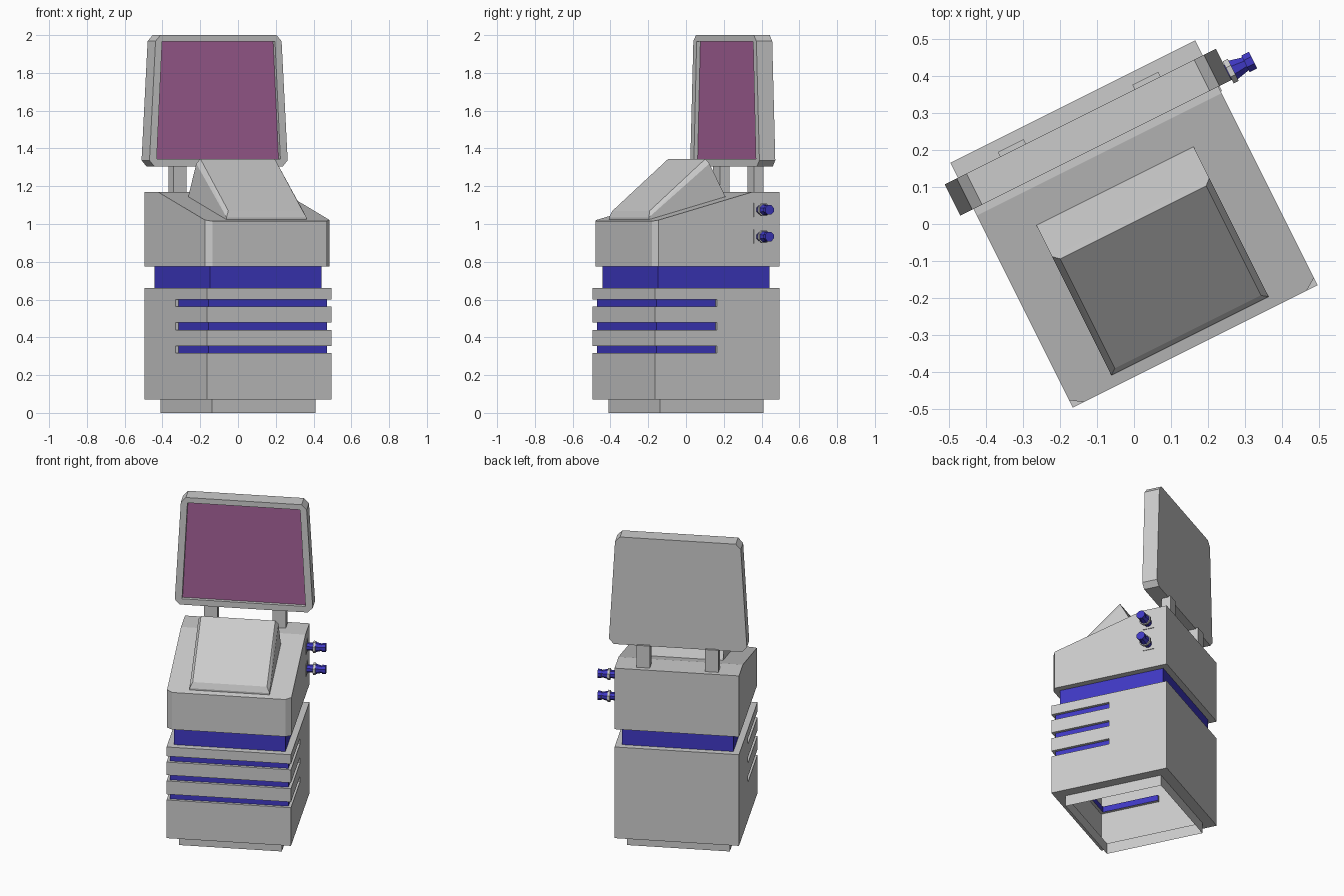
import bpy, bmesh, math
from mathutils import Matrix, Vector

if "Cube" in bpy.data.objects:
    bpy.data.objects.remove(bpy.data.objects["Cube"])

TURN = Matrix.Rotation(math.radians(26.565), 4, 'Z')   # whole machine is turned


def material(name, color):
    m = bpy.data.materials.new(name)
    m.diffuse_color = color
    m.use_nodes = True
    m.node_tree.nodes["Principled BSDF"].inputs["Base Color"].default_value = m.diffuse_color
    return m


GREY = material("grey", (0.6, 0.6, 0.6, 1))
BLUE = material("blue", (0.05, 0.04, 0.55, 1))
PURPLE = material("purple", (0.38, 0.12, 0.32, 1))


def finish(name, bm, mats):
    bmesh.ops.remove_doubles(bm, verts=bm.verts[:], dist=1e-5)
    bmesh.ops.dissolve_limit(bm, angle_limit=0.005, verts=bm.verts[:],
                             edges=bm.edges[:], delimit={'MATERIAL'})
    bmesh.ops.recalc_face_normals(bm, faces=bm.faces[:])
    bm.transform(TURN)
    me = bpy.data.meshes.new(name)
    bm.to_mesh(me)
    bm.free()
    for m in mats:
        me.materials.append(m)
    ob = bpy.data.objects.new(name, me)
    bpy.context.collection.objects.link(ob)
    return ob


def hull(name, points, mats=()):
    """Convex solid around a few points."""
    bm = bmesh.new()
    for p in points:
        bm.verts.new(p)
    res = bmesh.ops.convex_hull(bm, input=bm.verts[:])
    loose = [v for v in bm.verts if not v.link_faces]
    bmesh.ops.delete(bm, geom=loose, context='VERTS')
    return finish(name, bm, mats)


def box(name, x0, x1, y0, y1, z0, z1, mats=()):
    return hull(name, [(x, y, z) for x in (x0, x1) for y in (y0, y1) for z in (z0, z1)], mats)


def loft(name, rings, mats=(), pick=lambda i, j: 0, start=None, end=None):
    """Skin equal-length rings; start/end give the cap material index or None."""
    bm = bmesh.new()
    vs = [[bm.verts.new(p) for p in r] for r in rings]
    n = len(rings[0])
    for i in range(len(vs) - 1):
        for j in range(n):
            k = (j + 1) % n
            f = bm.faces.new((vs[i][j], vs[i][k], vs[i + 1][k], vs[i + 1][j]))
            f.material_index = pick(i, j)
    if start is not None:
        bm.faces.new(vs[0]).material_index = start
    if end is not None:
        bm.faces.new(vs[-1]).material_index = end
    return finish(name, bm, mats)


# Lower cabinet: open underneath, three slots wrapping the front half
H = 0.369


def section(h, s, z):
    return [(-h, h, z), (-h, 0, z), (-s, 0, z), (-s, -s, z),
            (s, -s, z), (s, 0, z), (h, 0, z), (h, h, z)]


rings = [section(0.305, 0.305, 0), section(0.305, 0.305, 0.07), section(H, H, 0.07)]
slot_layers = []
for z0, z1 in ((0.317, 0.354), (0.44, 0.478), (0.562, 0.60)):
    slot_layers.append(len(rings) + 1)
    rings += [section(H, H, z0), section(H, 0.351, z0), section(H, 0.351, z1), section(H, H, z1)]
rings.append(section(H, H, 0.66))
loft("cabinet", rings, (GREY, BLUE),
     lambda i, j: int(i in slot_layers and j in (2, 3, 4)), end=0)

# Blue neck
box("neck", -0.33, 0.33, -0.33, 0.33, 0.66, 0.775, (BLUE,))

# Head with sloping top and clipped front corners
head = []
for s in (-1, 1):
    for x, y in ((0.336, -H), (H, -0.347), (H, 0.21), (H, H)):
        top = 1.015 + 0.155 * min(1, (y + H) / (0.21 + H))
        head += [(s * x, y, 0.775), (s * x, y, top)]
hull("head", head)

# Tilted console block with a chamfered panel
console = []
for s in (-1, 1):
    console += [(s * x, y, z) for x, y, z in (
        (0.237, -0.335, 1.0), (0.237, -0.338, 1.035), (0.22, -0.325, 1.07),
        (0.22, 0.005, 1.345), (0.237, 0.02, 1.32), (0.237, 0.12, 1.135), (0.237, 0.10, 1.05))]
hull("console", console)

# Screen posts
for side, s in (("left", -1), ("right", 1)):
    box(side + "_post", *sorted((s * 0.164, s * 0.242)), 0.282, 0.338, 1.16, 1.312)


# Screen: tapered case with clipped corners and a recessed display
def outline(y):
    half = [(0.38, 1.305), (0.409, 1.337), (0.373, 1.968), (0.343, 2.0)]
    return [(x, y, z) for x, z in half] + [(-x, y, z) for x, z in reversed(half)]


def opening(y):
    half = [(0.366, 1.343)] * 2 + [(0.334, 1.966)] * 2
    return [(x, y, z) for x, z in half] + [(-x, y, z) for x, z in reversed(half)]


loft("screen", [outline(0.324), outline(0.23), opening(0.23), opening(0.252)],
     (GREY, PURPLE), start=0, end=1)

# Two side connectors with square mounting plates
stack = [(0.37, 0.024), (0.41, 0.024), (0.41, 0.036), (0.425, 0.036), (0.425, 0.03),
         (0.462, 0.021), (0.462, 0.027), (0.485, 0.027)]
for name, z in (("upper", 1.075), ("lower", 0.933)):
    box(name + "_plate", 0.365, 0.373, 0.215, 0.289, z - 0.037, z + 0.037)
    circle = [math.radians(22.5 + 45 * k) for k in range(8)]
    loft(name + "_connector",
         [[(u, 0.252 + r * math.cos(a), z + r * math.sin(a)) for a in circle] for u, r in stack],
         (BLUE, GREY), lambda i, j: int(i in (1, 2, 3, 5)), start=0, end=0)
